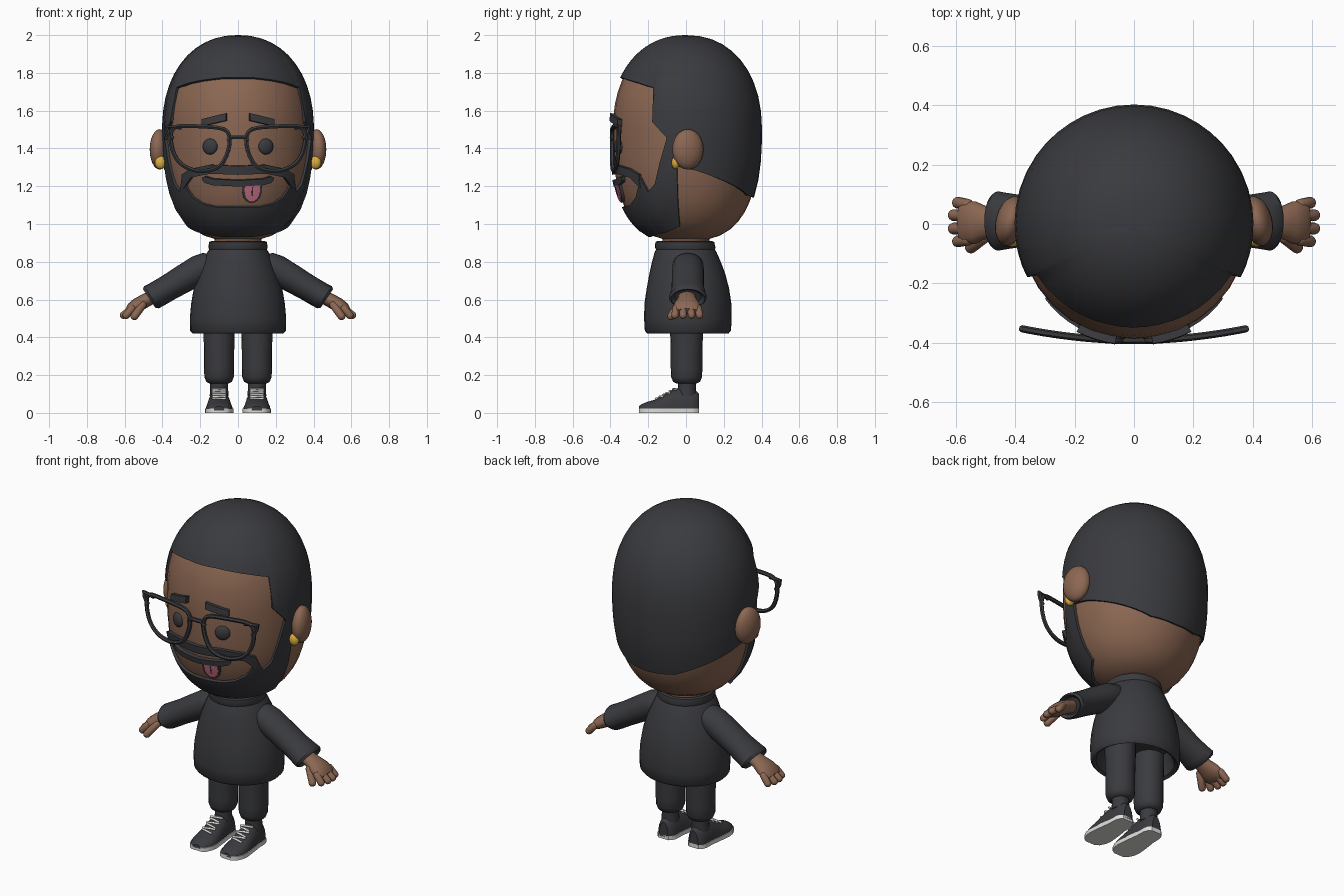
import bpy, bmesh, math
from mathutils import Vector, Matrix

if "Cube" in bpy.data.objects:
    bpy.data.objects.remove(bpy.data.objects["Cube"])


def material(name, rgb):
    m = bpy.data.materials.new(name)
    m.diffuse_color = (*rgb, 1)
    m.use_nodes = True
    m.node_tree.nodes["Principled BSDF"].inputs["Base Color"].default_value = m.diffuse_color
    return m


DARK = material("charcoal", (0.042, 0.043, 0.049))
SKIN = material("brown skin", (0.26, 0.135, 0.085))
WHITE = material("off white", (0.72, 0.72, 0.70))
GOLD = material("gold", (0.72, 0.42, 0.05))
PINK = material("tongue pink", (0.62, 0.17, 0.25))


def finish(ob, *mats, angle=40):
    """Apply modifiers, assign materials and shade smooth."""
    bpy.context.collection.objects.link(ob)
    bpy.ops.object.select_all(action='DESELECT')
    ob.select_set(True)
    bpy.context.view_layer.objects.active = ob
    bpy.ops.object.convert(target='MESH')
    ob = bpy.context.object
    ob.data.materials.clear()
    for m in mats:
        ob.data.materials.append(m)
    bpy.ops.object.shade_smooth_by_angle(angle=math.radians(angle))
    return ob


def from_bmesh(name, bm):
    me = bpy.data.meshes.new(name)
    bm.to_mesh(me)
    bm.free()
    return bpy.data.objects.new(name, me)


def skin_rings(name, rings, *mats, rule=None):
    """Bridge rings of points into a closed capped solid."""
    bm = bmesh.new()
    vs = [[bm.verts.new(p) for p in r] for r in rings]
    n = len(vs[0])
    for a, b in zip(vs, vs[1:]):
        for i in range(n):
            bm.faces.new((a[i], a[(i + 1) % n], b[(i + 1) % n], b[i]))
    bm.faces.new(vs[0])
    bm.faces.new(vs[-1])
    bmesh.ops.recalc_face_normals(bm, faces=bm.faces)
    if rule:
        for f in bm.faces:
            f.material_index = rule(f.calc_center_median())
    return finish(from_bmesh(name, bm), *mats)


def loft(name, rings, mat, u=(1, 0, 0), n=24):
    """Ellipses (x, y, z, radius along u, radius along y)."""
    u = Vector(u).normalized()
    pts = [[Vector((x, y, z)) + u * ru * math.cos(k * math.tau / n)
            + Vector((0, ry * math.sin(k * math.tau / n), 0)) for k in range(n)]
           for x, y, z, ru, ry in rings]
    return skin_rings(name, pts, mat)


def ball(name, loc, size, mat, turn=0):
    bm = bmesh.new()
    bmesh.ops.create_uvsphere(bm, u_segments=20, v_segments=12, radius=1)
    bm.transform(Matrix.Translation(loc) @ Matrix.Rotation(turn, 4, 'Z')
                 @ Matrix.Diagonal((*size, 1)))
    return finish(from_bmesh(name, bm), mat)


def capsule(name, p, q, r, mat):
    p, q = Vector(p), Vector(q)
    bm = bmesh.new()
    bmesh.ops.create_uvsphere(bm, u_segments=12, v_segments=9, radius=r)
    for v in bm.verts:
        if v.co.z > 0:
            v.co.z += (q - p).length
    rot = (q - p).to_track_quat('Z', 'Y').to_matrix().to_4x4()
    bm.transform(Matrix.Translation(p) @ rot)
    return finish(from_bmesh(name, bm), mat)


def on_head(deg, z, off=0.0):
    """Point on the head; deg 0 is the front, 90 is +x."""
    h, e = (0.485, 2.2) if z > 1.5 else (0.59, 2.7)
    r = 0.387 * max(0, 1 - (abs(z - 1.5) / h) ** e) ** (1 / e)
    a = math.radians(deg)
    p = Vector((r * math.sin(a), -r * math.cos(a), z))
    return p + (p - Vector((0, 0, 1.5))).normalized() * off


def patch(name, keys, mat, off=0.015, mirror=True, rows=8, step=6):
    """Raised plate on the head from keys (deg, low z, high z)."""
    if mirror:
        keys = [(-d, a, b) for d, a, b in reversed(keys) if d > 0] + keys
    cols = []
    for (d0, a0, b0), (d1, a1, b1) in zip(keys, keys[1:]):
        n = max(1, math.ceil((d1 - d0) / step))
        cols += [(d0 + (d1 - d0) * i / n, a0 + (a1 - a0) * i / n, b0 + (b1 - b0) * i / n)
                 for i in range(n)]
    cols.append(keys[-1])
    bm = bmesh.new()
    vs = [[bm.verts.new(on_head(d, a + (b - a) * math.sin(i / rows * math.pi / 2), off))
           for i in range(rows + 1)] for d, a, b in cols]
    for c, e in zip(vs, vs[1:]):
        for i in range(rows):
            bm.faces.new((c[i], e[i], e[i + 1], c[i + 1]))
    bmesh.ops.remove_doubles(bm, verts=bm.verts, dist=0.0005)
    ob = from_bmesh(name, bm)
    mod = ob.modifiers.new("thickness", 'SOLIDIFY')
    mod.thickness, mod.offset = off + 0.008, -1
    return finish(ob, mat)


# Head
levels = [math.sin(math.radians(-88 + 8 * i)) for i in range(23)]
skin_rings("head", [[on_head(k * 11.25, 1.5 + s * (0.485 if s > 0 else 0.59)) for k in range(32)]
                    for s in levels], SKIN)
loft("neck", [(0, 0, 0.84, 0.12, 0.12), (0, 0, 1.0, 0.13, 0.13)], SKIN)

# Hair cap, with square hairline and sideburns
line = [(0, 1.765), (15, 1.765), (30, 1.755), (45, 1.74), (62, 1.715), (63.5, 1.54),
        (75, 1.46), (77, 1.32), (98, 1.29), (125, 1.23), (155, 1.16), (180, 1.15)]
patch("hair", [(d, z, 1.985) for d, z in line], DARK, rows=14, step=9)

# Beard, moustache, mouth and tongue
patch("beard", [(0, .945, 1.10), (20, .945, 1.10), (32, .95, 1.115), (42, .955, 1.15),
                (47, .96, 1.20), (49, .96, 1.27), (51, .96, 1.25), (57, .965, 1.18),
                (64, .97, 1.22), (75, .985, 1.45), (83, 1.0, 1.45)], DARK)
patch("moustache", [(0, 1.27, 1.315), (22, 1.275, 1.32), (40, 1.255, 1.30), (50, 1.2, 1.27)],
      DARK, off=0.018, rows=3)
patch("mouth", [(0, 1.212, 1.243), (20, 1.218, 1.25), (27, 1.23, 1.263), (29, 1.243, 1.258)],
      DARK, off=0.022, rows=3)


def tongue(name, half, low, mat, off):
    patch(name, [(11.7 + half * t, low + 0.05 * (1 - math.sqrt(1 - t * t)), 1.225)
                 for t in (-1, -.9, -.7, -.35, 0, .35, .7, .9, 1)], mat, off, False, 4)


tongue("tongue_outline", 8, 1.122, DARK, 0.014)
tongue("tongue", 6.3, 1.134, PINK, 0.020)
patch("tongue_groove", [(11.2, 1.165, 1.21), (12.2, 1.165, 1.21)], DARK, 0.023, False, 2)

# Glasses: bent round rims, corner tips and bridge
def bent_wire(name, pts, radius, closed):
    cu = bpy.data.curves.new(name, 'CURVE')
    cu.dimensions, cu.bevel_depth, cu.bevel_resolution = '3D', radius, 1
    cu.resolution_u = 4
    sp = cu.splines.new('NURBS' if closed else 'POLY')
    sp.points.add(len(pts) - 1)
    for p, (x, z) in zip(sp.points, pts):
        p.co = (x, -0.392 + 0.28 * x * x, z, 1)
    sp.use_cyclic_u = closed
    cu.use_fill_caps = True
    finish(bpy.data.objects.new(name, cu), DARK)


rim = [(.04, 1.44), (.05, 1.505), (.15, 1.515), (.27, 1.52), (.355, 1.52), (.36, 1.44),
       (.335, 1.34), (.26, 1.285), (.17, 1.275), (.09, 1.30), (.055, 1.37)]
bent_wire("glasses_bridge", [(-.055, 1.44), (-.03, 1.46), (.03, 1.46), (.055, 1.44)], .012, False)

for s, side in ((-1, "left"), (1, "right")):
    # Facial features
    bent_wire(side + "_glasses_rim", [(s * x, z) for x, z in rim], .012, True)
    bent_wire(side + "_glasses_tip", [(s * x, z) for x, z in
              [(.30, 1.51), (.378, 1.515), (.37, 1.485), (.345, 1.45)]], .012, False)
    ball(side + "_eye", on_head(s * 22.5, 1.41), (.042, .02, .042), DARK, math.radians(s * 22.5))
    brow = [(9, 1.545, 1.582), (28, 1.517, 1.552)]
    patch(side + "_eyebrow", brow if s > 0 else [(-d, a, b) for d, a, b in brow[::-1]],
          DARK, 0.024, False, 2)
    ball(side + "_ear", (s * .415, .01, 1.395), (.05, .085, .107), SKIN, s * .25)
    ball(side + "_earring", (s * .41, -.055, 1.325), (.03, .022, .035), GOLD)

    # Sleeve with a folded-in cuff
    sleeve = [(.12, .80, .05, .06), (.15, .79, .068, .078), (.20, .762, .078, .085),
              (.28, .715, .075, .085), (.37, .662, .07, .086), (.43, .627, .07, .095),
              (.458, .612, .07, .10), (.47, .605, .06, .09), (.455, .613, .045, .07)]
    loft(side + "_sleeve", [(s * x, .01, z, a, b) for x, z, a, b in sleeve], DARK, (s * .555, 0, .83))

    # Hand with four fingers and a thumb
    palm = [(.44, .62, .035, .045), (.49, .595, .037, .052), (.53, .572, .038, .07),
            (.565, .55, .032, .074), (.585, .537, .018, .062)]
    loft(side + "_palm", [(s * x, .005, z, a, b) for x, z, a, b in palm], SKIN, (s * .555, 0, .83), 16)
    for i, (y, tip) in enumerate(((.065, .592), (.027, .606), (-.014, .606), (-.053, .592))):
        capsule(f"{side}_finger_{i + 1}", (s * .56, y, .553), (s * tip, y * 1.1, .517), .02, SKIN)
    capsule(side + "_thumb", (s * .505, -.045, .57), (s * .548, -.078, .512), .021, SKIN)

    # Trouser leg and ankle
    leg = [(.155, .05), (.165, .068), (.19, .078), (.24, .08), (.33, .08), (.43, .083), (.5, .083)]
    loft(side + "_leg", [(s * .1, .003, z, r, r * 1.05) for z, r in leg], DARK, n=20)
    loft(side + "_ankle", [(s * .1, .005, z, r, r) for z, r in ((.09, .05), (.14, .047), (.18, .05))],
         DARK, n=16)

    # Shoe sections: y, half width, height
    sec = [(-.25, .028, .035), (-.235, .05, .046), (-.20, .067, .06), (-.165, .072, .07),
           (-.12, .068, .092), (-.07, .062, .122), (-.03, .056, .135), (.03, .054, .128),
           (.055, .045, .115), (.07, .028, .10)]
    skin_rings(side + "_shoe", [[(s * .1 + w * math.cos(k * math.pi / 12), y,
                .012 + (h - .012) * math.sin(k * math.pi / 12) ** .8) for k in range(13)]
                for y, w, h in sec], DARK, WHITE, rule=lambda c: int(c.y < -.165))
    skin_rings(side + "_sole", [[(s * .1 + i * (w + .004), y, z) for i, z in
                ((-1, 0), (1, 0), (1, .024), (-1, .024))] for y, w, h in sec], WHITE)
    for i in range(6):
        y, z = -.15 + i * .018, .079 + i * .0098
        lean = .008 if i % 2 else -.008
        capsule(f"{side}_lace_{i + 1}", (s * .1 - .032, y - lean, z - .003),
                (s * .1 + .032, y + lean, z - .003), .006, WHITE)

# Sweater, hollow at the hem, with a raised collar
body = [(.54, .19, .17), (.43, .222, .20), (.42, .24, .215), (.435, .253, .228), (.50, .255, .232),
        (.58, .248, .23), (.66, .234, .218), (.74, .21, .20), (.80, .186, .182), (.85, .163, .164),
        (.865, .153, .156), (.875, .157, .16), (.905, .153, .156), (.91, .14, .143), (.87, .11, .11)]
loft("sweater", [(0, .01 - max(0, z - .7) * .08, z, a, b) for z, a, b in body], DARK, n=32)
